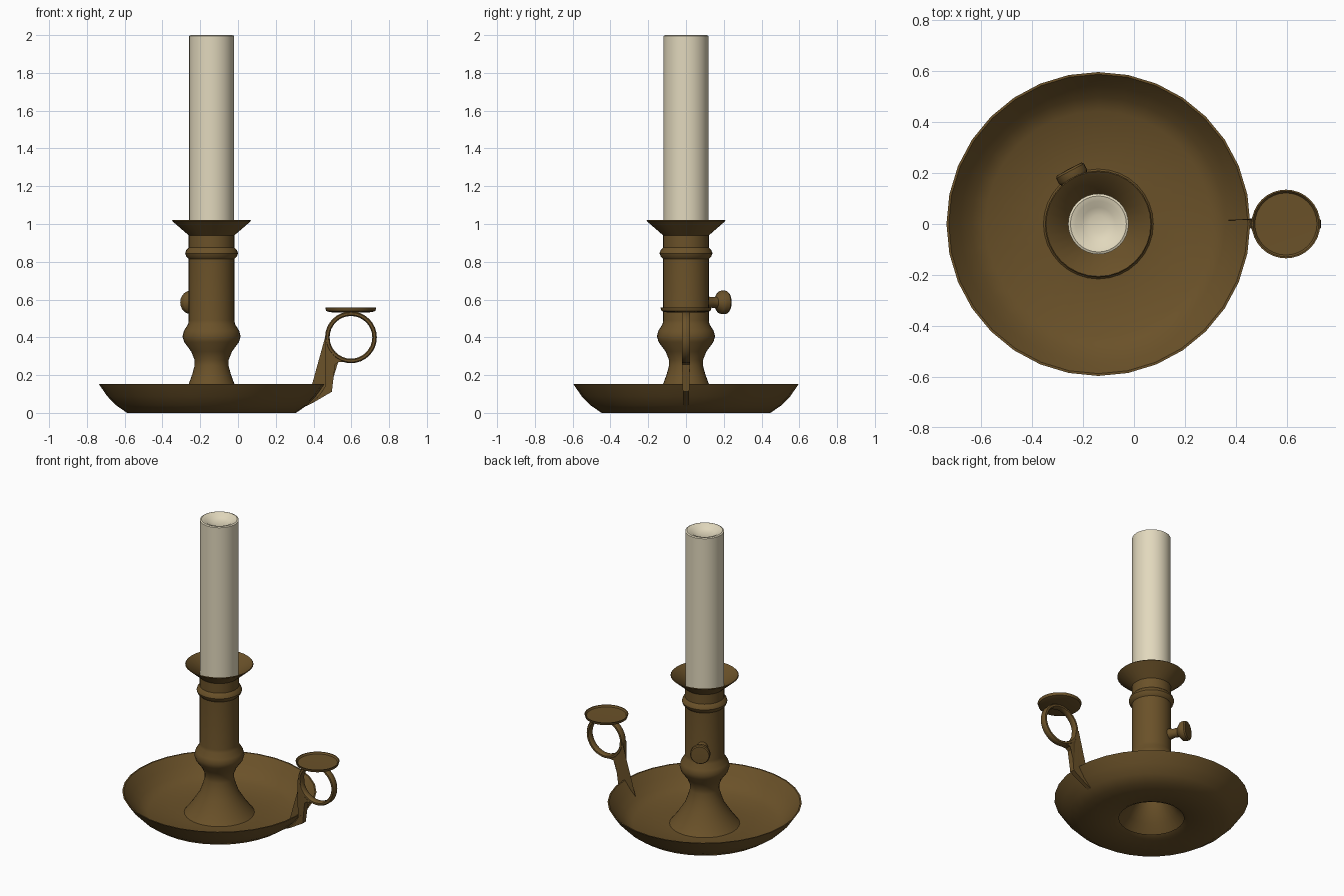
import bpy, bmesh, math
from mathutils import Matrix, Vector

if "Cube" in bpy.data.objects:
    bpy.data.objects.remove(bpy.data.objects["Cube"])

AXIS_X = -0.14


def material(name, rgb):
    m = bpy.data.materials.new(name)
    m.diffuse_color = (*rgb, 1)
    m.use_nodes = True
    m.node_tree.nodes["Principled BSDF"].inputs["Base Color"].default_value = m.diffuse_color
    return m


BRASS = material("aged brass", (0.145, 0.083, 0.022))
WAX = material("cream wax", (0.76, 0.69, 0.51))


def finish(name, bm, mat, angle=35):
    bmesh.ops.remove_doubles(bm, verts=bm.verts, dist=1e-5)
    bmesh.ops.recalc_face_normals(bm, faces=bm.faces)
    me = bpy.data.meshes.new(name)
    bm.to_mesh(me)
    bm.free()
    me.materials.append(mat)
    ob = bpy.data.objects.new(name, me)
    bpy.context.collection.objects.link(ob)
    bpy.ops.object.select_all(action='DESELECT')
    ob.select_set(True)
    bpy.context.view_layer.objects.active = ob
    bpy.ops.object.shade_smooth_by_angle(angle=math.radians(angle))
    return ob


def lathe(name, profile, mat, matrix, closed=False, seg=32, angle=35):
    """Turn (radius, height) points around the local z axis."""
    bm = bmesh.new()
    rings = []
    for r, z in profile:
        rings.append([bm.verts.new(matrix @ Vector((r * math.cos(a), r * math.sin(a), z)))
                      for a in (2 * math.pi * i / seg for i in range(seg))])
    pairs = list(zip(rings, rings[1:]))
    if closed:
        pairs.append((rings[-1], rings[0]))
    for a, b in pairs:
        for i in range(seg):
            j = (i + 1) % seg
            bm.faces.new((a[i], a[j], b[j], b[i]))
    bmesh.ops.dissolve_degenerate(bm, dist=1e-5, edges=bm.edges)
    return finish(name, bm, mat, angle)


centre = Matrix.Translation((AXIS_X, 0, 0))

# drip tray with an open middle under the stem
lathe("tray", [(0.23, 0), (0.447, 0), (0.505, 0.04), (0.552, 0.088), (0.597, 0.153),
               (0.588, 0.153), (0.543, 0.094), (0.498, 0.05), (0.443, 0.014), (0.20, 0.014)],
      BRASS, centre, closed=True)

# turned stem: hollow foot, bulb, tube, collar and flared lip
lathe("stem", [(0, 0.31), (0.06, 0.29), (0.075, 0.25), (0.09, 0.2), (0.11, 0.15), (0.16, 0.07), (0.23, 0),
               (0.215, 0.014), (0.17, 0.075), (0.122, 0.15), (0.102, 0.205), (0.09, 0.25),
               (0.09, 0.28), (0.108, 0.325), (0.145, 0.375), (0.154, 0.405), (0.146, 0.435),
               (0.124, 0.47), (0.121, 0.49), (0.121, 0.815), (0.134, 0.828), (0.14, 0.845),
               (0.134, 0.862), (0.121, 0.875), (0.121, 0.94), (0.21, 1.017), (0.206, 1.021),
               (0.121, 0.952), (0.116, 0.94), (0, 0.94)],
      BRASS, centre)

# candle with a hollowed top
lathe("candle", [(0, 0.93), (0.119, 0.93), (0.119, 1.996), (0.11, 2.0), (0.09, 1.995),
                 (0.065, 1.978), (0.035, 1.97), (0, 1.968)], WAX, centre)

# ejector knob on the back of the tube
out = Vector((-0.47, 0.88, 0)).normalized()
knob = Matrix.Translation((AXIS_X, 0, 0.585)) @ out.to_track_quat('Z', 'Y').to_matrix().to_4x4()
lathe("knob", [(0, 0.1), (0.034, 0.1), (0.034, 0.125), (0.028, 0.15), (0.03, 0.18),
               (0.058, 0.203), (0.062, 0.212), (0.062, 0.236), (0.056, 0.244), (0, 0.246)],
      BRASS, knob, seg=20)

# finger ring
ring = Matrix.Translation((0.598, 0, 0.4)) @ Matrix.Rotation(math.pi / 2, 4, 'X')
lathe("finger_ring", [(0.113, -0.014), (0.119, -0.022), (0.131, -0.022), (0.137, -0.014),
                      (0.137, 0.014), (0.131, 0.022), (0.119, 0.022), (0.113, 0.014)],
      BRASS, ring, closed=True, angle=50)

# thumb plate with a raised rim
lathe("thumb_plate", [(0, 0.53), (0.11, 0.533), (0.13, 0.54), (0.135, 0.557), (0.129, 0.557),
                      (0.122, 0.547), (0, 0.545)],
      BRASS, Matrix.Translation((0.597, 0, 0)))

# handle post from the tray's underside up to the ring: (x, z, half width)
outline = [(0.36, 0.035, 0.014), (0.40, 0.055, 0.014), (0.497, 0.112, 0.017), (0.506, 0.19, 0.019),
           (0.514, 0.255, 0.021), (0.53, 0.268, 0.021), (0.56, 0.27, 0.021), (0.515, 0.295, 0.021),
           (0.487, 0.35, 0.021), (0.483, 0.4, 0.021), (0.461, 0.4, 0.021), (0.461, 0.14, 0.017),
           (0.435, 0.1, 0.015), (0.39, 0.055, 0.014)]
bm = bmesh.new()
sides = [[bm.verts.new((x, s * w, z)) for x, z, w in outline] for s in (-1, 1)]
for side in sides:
    bm.faces.new(side)
n = len(outline)
for i in range(n):
    j = (i + 1) % n
    bm.faces.new((sides[0][i], sides[0][j], sides[1][j], sides[1][i]))
bmesh.ops.triangulate(bm, faces=[f for f in bm.faces if len(f.verts) > 4])
finish("handle_post", bm, BRASS)
